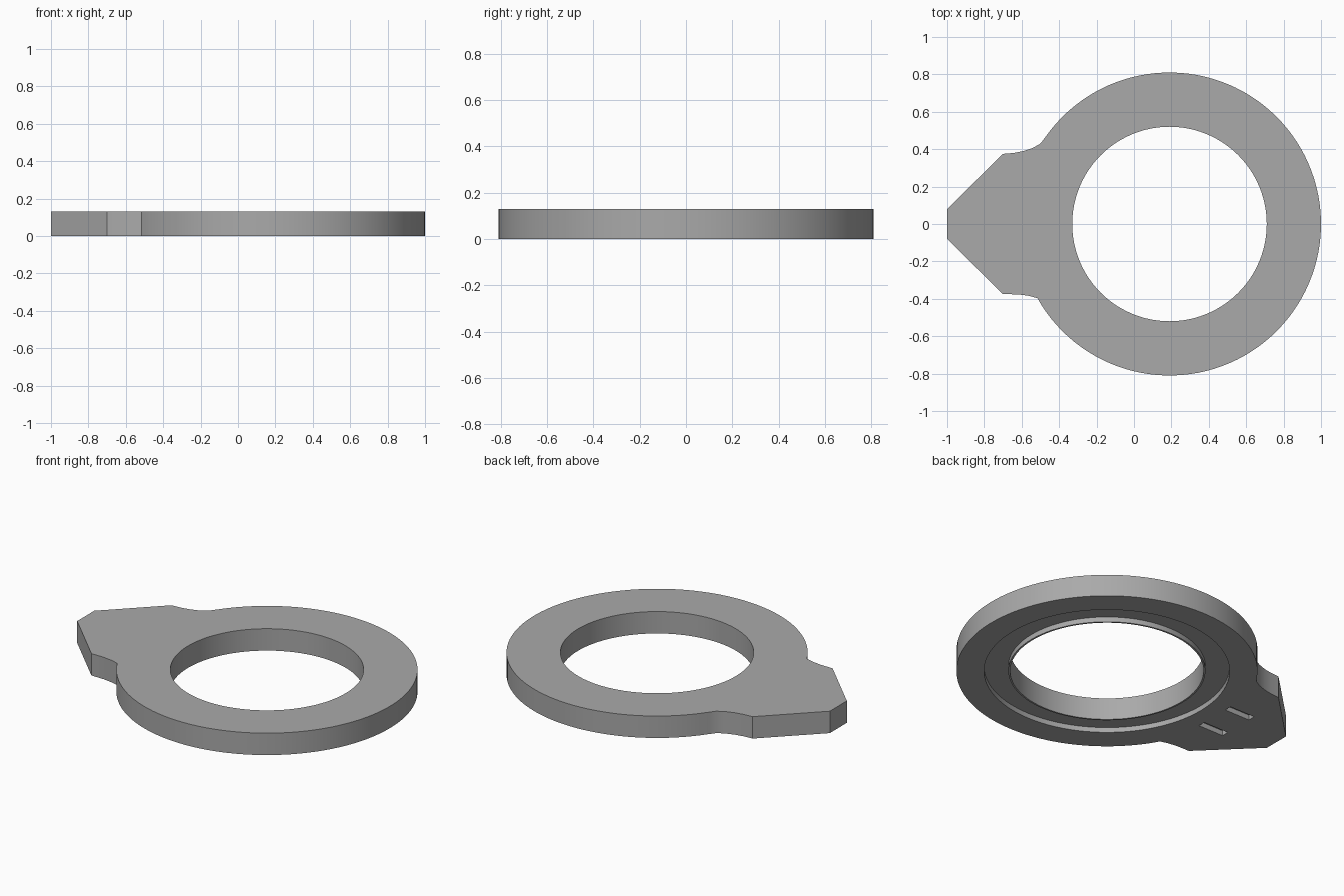
import bpy, bmesh
from math import cos, sin, pi, atan2, radians

if "Cube" in bpy.data.objects:
    bpy.data.objects.remove(bpy.data.objects["Cube"], do_unlink=True)

HEIGHT = 0.13
CX = 0.19          # ring centre
R_OUT, R_HOLE = 0.81, 0.52
R_GROOVE, R_LIP = 0.66, 0.53
DEPTH = 0.03       # depth of the cuts in the underside

grey = bpy.data.materials.new("light_grey")
grey.use_nodes = True
colour = (0.4, 0.4, 0.4, 1)
grey.diffuse_color = colour
grey.node_tree.nodes["Principled BSDF"].inputs["Base Color"].default_value = colour


def arc(radius, start=0.0, end=2 * pi, steps=96):
    return [(CX + radius * cos(start + (end - start) * i / steps),
             radius * sin(start + (end - start) * i / steps)) for i in range(steps)]


def prism(name, outline, z0, z1):
    """Extrude a closed counter-clockwise outline from z0 to z1."""
    bm = bmesh.new()
    face = bm.faces.new([bm.verts.new((x, y, z0)) for x, y in outline])
    new = bmesh.ops.extrude_face_region(bm, geom=[face])["geom"]
    bmesh.ops.translate(bm, vec=(0, 0, z1 - z0),
                        verts=[g for g in new if isinstance(g, bmesh.types.BMVert)])
    bmesh.ops.recalc_face_normals(bm, faces=bm.faces)
    mesh = bpy.data.meshes.new(name)
    bm.to_mesh(mesh)
    bm.free()
    obj = bpy.data.objects.new(name, mesh)
    bpy.context.collection.objects.link(obj)
    mesh.materials.append(grey)
    return obj


def cut(target, cutter):
    """Subtract the cutter, then discard it."""
    mod = target.modifiers.new("cut", "BOOLEAN")
    mod.operation, mod.solver, mod.object = "DIFFERENCE", "EXACT", cutter
    bpy.context.view_layer.objects.active = target
    bpy.ops.object.modifier_apply(modifier=mod.name)
    bpy.data.objects.remove(cutter, do_unlink=True)


# Ring outline joined to the pointed tab by two slightly different fillets
upper = [(-0.50, 0.43), (-0.54, 0.407), (-0.59, 0.39), (-0.64, 0.38), (-0.70, 0.375)]
lower = [(-0.70, -0.375), (-0.62, -0.376), (-0.56, -0.384), (-0.515, -0.397)]
start = atan2(lower[-1][1], lower[-1][0] - CX)
end = atan2(upper[0][1], upper[0][0] - CX)
outline = arc(R_OUT, start, end)[1:] + upper + [(-1, 0.08), (-1, -0.08)] + lower
plate = prism("ring_plate_with_tab", outline, 0, HEIGHT)

# Central hole
cut(plate, prism("hole_cutter", arc(R_HOLE), -0.1, HEIGHT + 0.1))

# Annular groove in the underside, leaving a thin lip round the hole
groove = prism("groove_cutter", arc(R_GROOVE), -0.05, DEPTH)
cut(groove, prism("lip_core", arc(R_LIP), -0.1, DEPTH + 0.1))
cut(plate, groove)

# Two slots under the tab
for side in (-1, 1):
    x, y, hx, hy = -0.65, side * 0.11, 0.083, 0.022
    slot = [(x - hx, y - hy), (x + hx, y - hy), (x + hx, y + hy), (x - hx, y + hy)]
    cut(plate, prism("slot_cutter", slot, -0.05, DEPTH))

# Smooth round walls with crisp edges
bpy.ops.object.select_all(action="DESELECT")
plate.select_set(True)
bpy.context.view_layer.objects.active = plate
bpy.ops.object.shade_smooth_by_angle(angle=radians(25))
